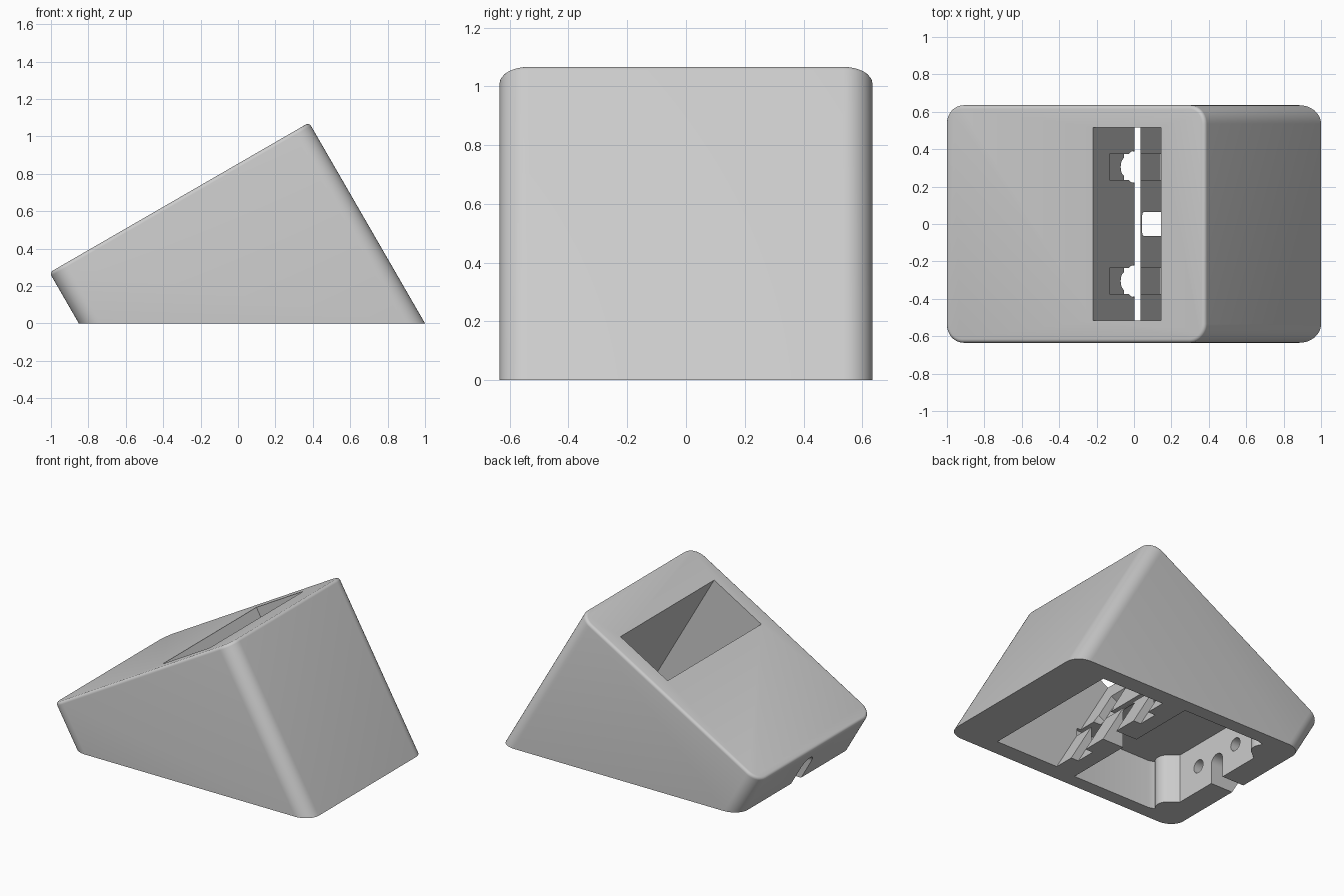
import bpy, bmesh, math
from mathutils import Matrix, Vector

if "Cube" in bpy.data.objects:
    bpy.data.objects.remove(bpy.data.objects["Cube"], do_unlink=True)

# Tilted frame: u runs up the sloped top, h is its normal
TILT = Matrix.Translation((-1.008, 0, 0.272)) @ Matrix.Rotation(math.radians(-30), 4, 'Y')
LENGTH, HALF_W, CORNER = 1.603, 0.635, 0.1

grey = bpy.data.materials.new("plain_grey")
grey.use_nodes = True
colour = (0.6, 0.6, 0.6, 1)
grey.diffuse_color = colour
grey.node_tree.nodes["Principled BSDF"].inputs["Base Color"].default_value = colour


def make_object(name, bm):
    bmesh.ops.recalc_face_normals(bm, faces=bm.faces)
    mesh = bpy.data.meshes.new(name)
    bm.to_mesh(mesh)
    bm.free()
    mesh.materials.append(grey)
    ob = bpy.data.objects.new(name, mesh)
    bpy.context.collection.objects.link(ob)
    return ob


def prism(points, start, vector):
    """Extrude a flat outline; start maps 2D points to 3D."""
    bm = bmesh.new()
    face = bm.faces.new([bm.verts.new(start(a, b)) for a, b in points])
    out = bmesh.ops.extrude_face_region(bm, geom=[face])
    moved = [v for v in out["geom"] if isinstance(v, bmesh.types.BMVert)]
    bmesh.ops.translate(bm, verts=moved, vec=vector)
    return bm


def arc(cx, cy, r, a0, a1, n=10):
    angles = [math.radians(a0 + (a1 - a0) * i / n) for i in range(n + 1)]
    return [(cx + r * math.cos(a), cy + r * math.sin(a)) for a in angles]


def rounded_rect(x0, x1, y0, y1, r):
    return (arc(x1 - r, y1 - r, r, 0, 90) + arc(x0 + r, y1 - r, r, 90, 180)
            + arc(x0 + r, y0 + r, r, 180, 270) + arc(x1 - r, y0 + r, r, 270, 360))


# Wedge body: rounded block, softened top rim, tilted and cut flat at the floor
bm = prism(rounded_rect(0, LENGTH, -HALF_W, HALF_W, CORNER),
           lambda a, b: (a, b, 0), (0, 0, -1.5))
rim = [e for e in bm.edges if all(abs(v.co.z) < 1e-5 for v in e.verts)]
bmesh.ops.bevel(bm, geom=rim, offset=0.02, segments=4, profile=0.5, affect='EDGES')
bm.transform(TILT)
cut = bmesh.ops.bisect_plane(bm, geom=bm.verts[:] + bm.edges[:] + bm.faces[:],
                             plane_co=(0, 0, 0), plane_no=(0, 0, -1), clear_outer=True)
bmesh.ops.holes_fill(bm, edges=[e for e in bm.edges if e.is_boundary])
body = make_object("wedge_body", bm)


def carve(bm, tilted=False):
    if tilted:
        bm.transform(TILT)
    cutter = make_object("cutter", bm)
    cutter.hide_render = True
    mod = body.modifiers.new("carve", 'BOOLEAN')
    mod.operation, mod.solver, mod.object = 'DIFFERENCE', 'EXACT', cutter
    bpy.context.view_layer.objects.active = body
    bpy.ops.object.modifier_apply(modifier=mod.name)
    bpy.data.objects.remove(cutter, do_unlink=True)


def box(x0, x1, y0, y1, z0, z1):
    return prism([(x0, y0), (x1, y0), (x1, y1), (x0, y1)],
                 lambda a, b: (a, b, z0), (0, 0, z1 - z0))


def bore(x0, x1, y, z, r):
    return prism(arc(y, z, r, 0, 360, 24)[:-1], lambda a, b: (x0, a, b), (x1 - x0, 0, 0))


# Through pocket in the sloped top
WALL, FLOOR = 0.91, 0.86
carve(box(WALL, 1.331, -0.517, 0.517, -1.4, 0.1), True)

# Mounting slots with round recesses and screw holes in the pocket wall
for y in (-0.305, 0.305):
    carve(box(FLOOR, WALL + 0.03, y - 0.07, y + 0.07, -1.4, -0.18), True)
    carve(bore(FLOOR + 0.001, WALL + 0.04, y, -0.434, 0.085), True)
    carve(bore(FLOOR - 0.13, FLOOR + 0.02, y, -0.434, 0.05), True)

# Underside cavity, narrowed by rounded corner bosses at the low end
half = [(0.035, 0.54), (-0.57, 0.54)] + arc(-0.67, 0.47, 0.08, 45, -45, 8) + [(-0.68, 0.36)]
outline = half + [(x, -y) for x, y in reversed(half)]
carve(prism(outline, lambda a, b: (a, b, -0.1), (0, 0, 0.44)))

# Cable passage between pocket and cavity
carve(prism(rounded_rect(-0.065, 0.065, -0.2, 0.27, 0.02),
            lambda a, b: (-0.05, a, b), (0.4, 0, 0)))

# Arched cable exit and screw holes in the low end wall
arch = [(-0.055, -0.1), (0.055, -0.1)] + arc(0, 0.135, 0.055, 0, 180, 12)
carve(prism(arch, lambda a, b: (-1.1, a, b), (0.5, 0, 0)))
for y in (-0.18, 0.18):
    carve(bore(-0.79, -0.6, y, 0.18, 0.045))

bpy.ops.object.select_all(action='DESELECT')
body.select_set(True)
bpy.context.view_layer.objects.active = body
bpy.ops.object.shade_smooth_by_angle(angle=math.radians(30))
